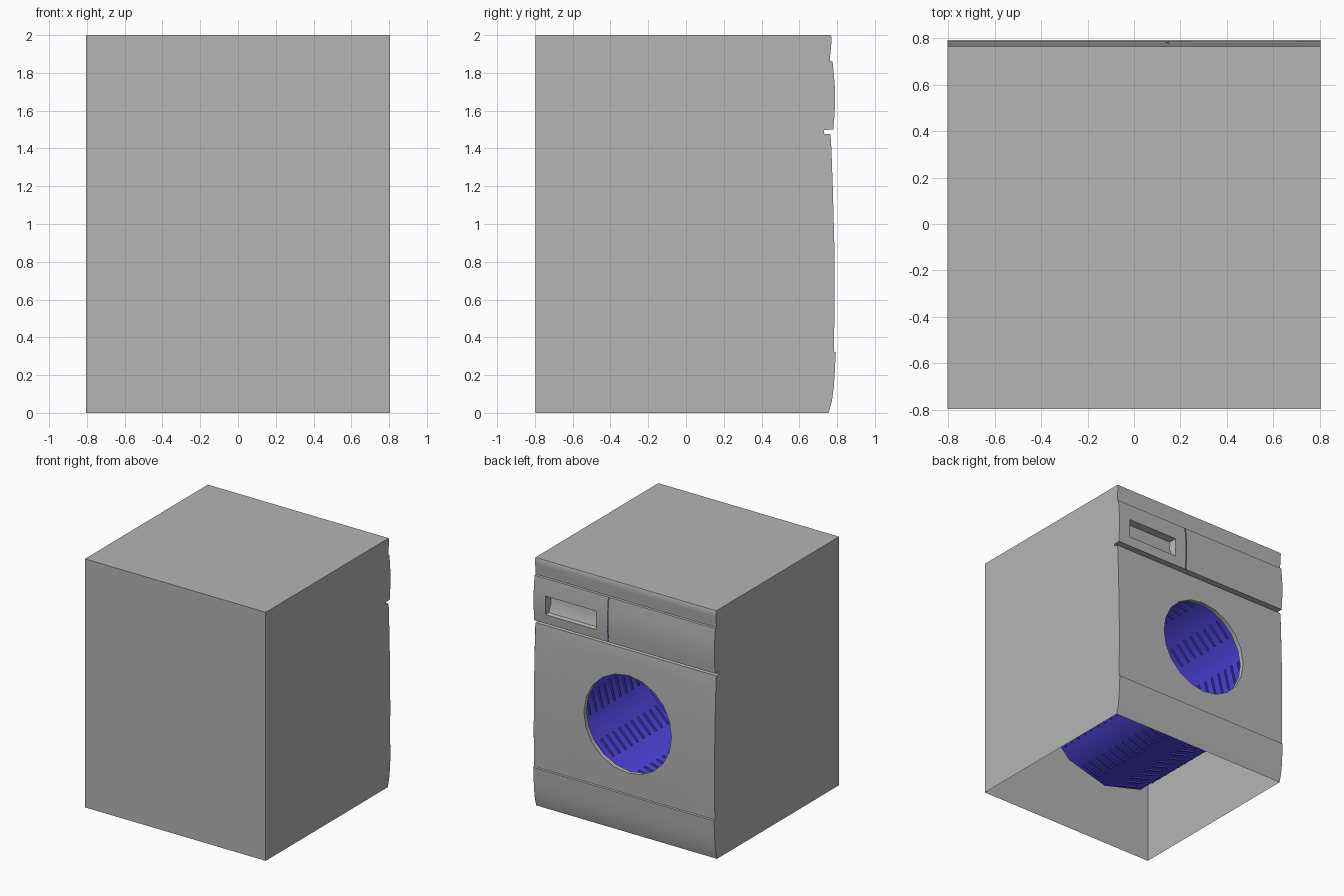
import bpy, bmesh, math
from mathutils import Vector, Matrix

if "Cube" in bpy.data.objects:
    bpy.data.objects.remove(bpy.data.objects["Cube"])

W = 0.805                              # half width
HX, HZ, HR = -0.03, 0.885, 0.39        # door opening centre and radius
GREY = (.46, .46, .46, 1)
BLUE = (.08, .06, .75, 1)

# front profile (y, z) from floor to top, split into the separate panels
KICK = [(.755, 0), (.772, .06), (.783, .14), (.789, .24), (.793, .32), (.783, .325)]
LOWER = [(.783, .325), (.787, .6), (.785, .9), (.777, 1.2), (.768, 1.44), (.763, 1.475)]
GROOVE = [(.763, 1.475), (.73, 1.478), (.73, 1.498), (.78, 1.5)]
PANEL = [(.78, 1.5), (.786, 1.575), (.79, 1.65), (.788, 1.725), (.782, 1.8), (.776, 1.86)]
TRIM = [(.776, 1.86), (.762, 1.864), (.764, 1.9), (.769, 1.95), (.77, 1.99), (.766, 2)]
MATS = {}


def material(name, color):
    if name not in MATS:
        MATS[name] = bpy.data.materials.new(name)
        MATS[name].diffuse_color = color
    return MATS[name]


def finish(name, bm, face_dir=None, mat=("grey_paint", GREY), angle=28):
    if face_dir:
        total = sum((f.normal * f.calc_area() for f in bm.faces if not f.normal_update()), Vector())
        if total.dot(Vector(face_dir)) < 0:
            bmesh.ops.reverse_faces(bm, faces=bm.faces[:])
    me = bpy.data.meshes.new(name)
    bm.to_mesh(me)
    bm.free()
    ob = bpy.data.objects.new(name, me)
    bpy.context.collection.objects.link(ob)
    me.materials.append(material(*mat))
    bpy.ops.object.select_all(action='DESELECT')
    ob.select_set(True)
    bpy.context.view_layer.objects.active = ob
    bpy.ops.object.shade_smooth_by_angle(angle=math.radians(angle))
    return ob


def sheet(profile, xs):
    """Sweep a (y, z) profile across the x positions."""
    bm = bmesh.new()
    rows = [[bm.verts.new((x, y, z)) for x in xs] for y, z in profile]
    for a, b in zip(rows, rows[1:]):
        for i in range(len(xs) - 1):
            bm.faces.new((a[i], a[i + 1], b[i + 1], b[i]))
    bmesh.ops.recalc_face_normals(bm, faces=bm.faces[:])
    return bm


def depth(z):
    for (y0, z0), (y1, z1) in zip(LOWER, LOWER[1:]):
        if z <= z1 + 1e-6:
            return y0 + (y1 - y0) * (z - z0) / (z1 - z0)
    return LOWER[-1][0]


# cabinet: two sides, back and top, open underneath
bm = bmesh.new()
outline = KICK + LOWER[1:] + GROOVE[1:] + PANEL[1:] + TRIM[1:] + [(-.797, 2), (-.797, 0)]
left, right = ([bm.verts.new((s * W, y, z)) for y, z in outline] for s in (-1, 1))
bm.faces.new(left)
bm.faces.new(right[::-1])
for i in (-2, -3):
    bm.faces.new((left[i], right[i], right[i + 1], left[i + 1]))
bmesh.ops.recalc_face_normals(bm, faces=bm.faces[:])
finish("cabinet", bm)

# plain full-width front strips
for name, prof in (("kick_plate", KICK), ("panel_groove", GROOVE), ("top_trim", TRIM)):
    finish(name, sheet(prof, (-W, W)), (0, 1, 0))

# control panel, its thin seam, and the drawer with a recessed handle
finish("control_panel", sheet(PANEL, (-W, .142)), (0, 1, 0))
finish("drawer_seam", sheet([(y - .006, z) for y, z in PANEL], (.142, .147)), (0, 1, 0))
bm = sheet(PANEL, (.147, .25, .70, W))
bm.faces.ensure_lookup_table()
grip = [f for f in bm.faces if .25 < f.calc_center_median().x < .70
        and 1.575 < f.calc_center_median().z < 1.725]
bmesh.ops.inset_region(bm, faces=grip, thickness=.01)
for v in {v for f in grip for v in f.verts}:
    v.co.y -= .06 if v.co.z > 1.6 else .03
finish("detergent_drawer", bm, (0, 1, 0))

# lower front panel with the round door opening and its inward rim
bm = bmesh.new()
z0, z1 = LOWER[0][1], LOWER[-1][1]
corners = [math.atan2(z - HZ, x - HX) % math.tau for x in (-W, W) for z in (z0, z1)]
angles = sorted([math.tau * i / 20 for i in range(20)] + corners)
rings = []
for t in (-1, 0, .3, .55, .8, 1):
    ring = []
    for a in angles:
        c, s = math.cos(a), math.sin(a)
        side = (W - HX) if c > 0 else (W + HX)
        reach = min(side / max(abs(c), 1e-6), ((z1 if s > 0 else z0) - HZ) / s if abs(s) > 1e-6 else 9)
        r = HR + max(t, 0) * (reach - HR)
        z = HZ + r * s
        ring.append(bm.verts.new((HX + r * c, depth(z) - (.035 if t < 0 else 0), z)))
    rings.append(ring)
n = len(angles)
for a, b in zip(rings, rings[1:]):
    for i in range(n):
        bm.faces.new((a[i], a[(i + 1) % n], b[(i + 1) % n], b[i]))
bmesh.ops.recalc_face_normals(bm, faces=bm.faces[:])
finish("front_panel", bm, (0, 1, 0))

# twelve-sided drum with a closed back and a row of short ribs on each stave
R, Y0, Y1, N = .70, -.38, .72, 12
bm = bmesh.new()
back, front = ([bm.verts.new((HX + R * math.cos(math.tau * i / N), y, HZ + R * math.sin(math.tau * i / N)))
                for i in range(N)] for y in (Y0, Y1))
for i in range(N):
    bm.faces.new((back[i], back[(i + 1) % N], front[(i + 1) % N], front[i]))
bm.faces.new(back)
bmesh.ops.recalc_face_normals(bm, faces=bm.faces[:])
apothem = R * math.cos(math.pi / N)
for k in range(N):
    a = math.tau * (k + .5) / N
    for j in range(14):
        y = Y0 + .05 + j * (Y1 - Y0 - .1) / 13
        place = (Matrix.Translation((HX + apothem * math.cos(a), y, HZ + apothem * math.sin(a)))
                 @ Matrix.Rotation(-a, 4, 'Y') @ Matrix.Diagonal((.024, .012, .16, 1)))
        bmesh.ops.create_cube(bm, size=1, matrix=place)
finish("drum", bm, mat=("drum_blue", BLUE), angle=40)

for m in bpy.data.materials:
    if m.users and not m.is_grease_pencil:
        m.use_nodes = True
        m.node_tree.nodes["Principled BSDF"].inputs["Base Color"].default_value = m.diffuse_color
